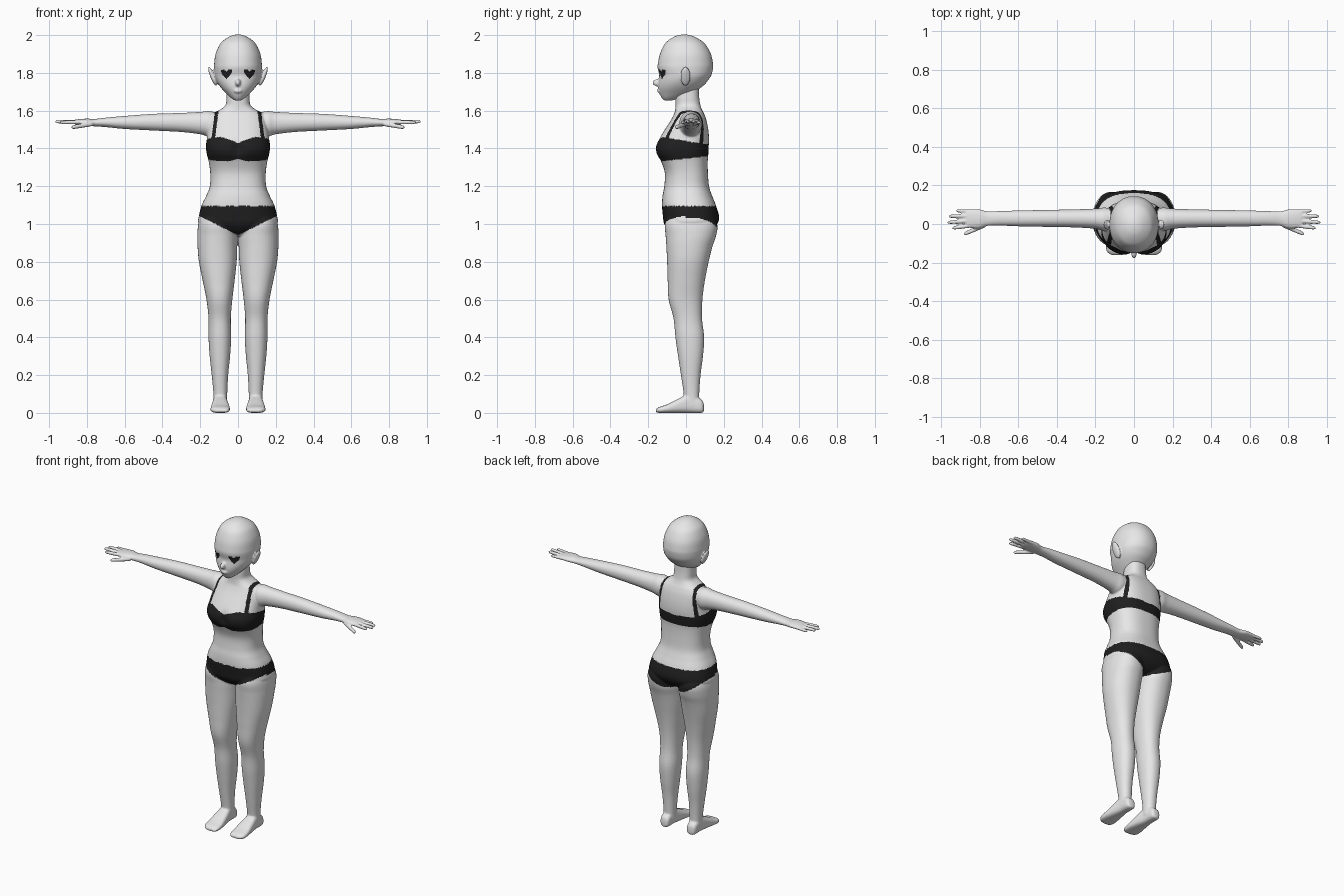
import bpy, bmesh, math
from mathutils import Matrix, Vector


def material(name, v):
    m = bpy.data.materials.new(name)
    m.diffuse_color = (v, v, v, 1)
    return m


SKIN = material("light_grey", 0.8)
DARK = material("near_black", 0.014)


def spline(rows, n=5):
    """Catmull-Rom through the rows."""
    p = [rows[0]] + list(rows) + [rows[-1]]
    out = []
    for i in range(1, len(p) - 2):
        for s in range(n):
            t = s / n
            out.append([0.5 * (2 * b + (c - a) * t + (2 * a - 5 * b + 4 * c - d) * t * t
                               + (3 * b - a - 3 * c + d) * t ** 3)
                        for a, b, c, d in zip(*p[i - 1:i + 3])])
    return out + [list(rows[-1])]


def loft(bm, rows, axis, power=2.4, sides=(1,), seg=40):
    """Rows are (position, a0, a1, b0, b1): ranges of the rounded section across the axis."""
    for side in sides:
        rings = []
        for t, a0, a1, b0, b1 in spline(rows):
            ring = []
            for k in range(seg):
                w = 2 * math.pi * k / seg
                c, s = math.cos(w), math.sin(w)
                a = (a0 + a1) / 2 + (a1 - a0) / 2 * math.copysign(abs(c) ** (2 / power), c)
                b = (b0 + b1) / 2 + (b1 - b0) / 2 * math.copysign(abs(s) ** (2 / power), s)
                x, y, z = {'x': (t, a, b), 'y': (a, t, b), 'z': (a, b, t)}[axis]
                ring.append(bm.verts.new((x * side, y, z)))
            rings.append(ring)
        for r, q in zip(rings, rings[1:]):
            for k in range(seg):
                j = (k + 1) % seg
                bm.faces.new((r[k], r[j], q[j], q[k]))
        bm.faces.new(rings[0])
        bm.faces.new(rings[-1])


def ball(bm, centre, radii, tilt=0):
    m = Matrix.Translation(centre) @ Matrix.Rotation(tilt, 4, 'Y') @ Matrix.Diagonal((*radii, 1))
    bmesh.ops.create_uvsphere(bm, u_segments=24, v_segments=16, radius=1, matrix=m)


def fuse(bm, name, rule, shape=None):
    """Merge the overlapping parts into one smooth skin and colour it by rule."""
    bmesh.ops.recalc_face_normals(bm, faces=bm.faces)
    me = bpy.data.meshes.new(name)
    bm.to_mesh(me)
    bm.free()
    ob = bpy.data.objects.new(name, me)
    bpy.context.collection.objects.link(ob)
    mod = ob.modifiers.new("fuse", 'REMESH')
    mod.mode, mod.voxel_size = 'VOXEL', 0.005
    mod = ob.modifiers.new("soften", 'SMOOTH')
    mod.factor, mod.iterations = 0.5, 4
    dg = bpy.context.evaluated_depsgraph_get()
    new = bpy.data.meshes.new_from_object(ob.evaluated_get(dg))
    ob.modifiers.clear()
    ob.data = new
    new.name = name
    new.materials.clear()
    new.materials.append(SKIN)
    new.materials.append(DARK)
    if shape:
        for v in new.vertices:
            shape(v.co)
    for p in new.polygons:
        p.use_smooth = True
        p.material_index = int(rule(*p.center))
    return ob


BOTH = (1, -1)

# torso and neck: height, half width, front, back
body = bmesh.new()
torso = [(.935, .03, -.04, .06), (.96, .12, -.085, .13), (1.0, .205, -.115, .166),
         (1.04, .207, -.122, .175), (1.1, .192, -.127, .158), (1.15, .168, -.124, .138),
         (1.2, .149, -.115, .122), (1.27, .147, -.112, .116), (1.33, .155, -.132, .115),
         (1.37, .165, -.157, .118), (1.41, .17, -.162, .12), (1.45, .165, -.143, .122),
         (1.5, .16, -.112, .118), (1.55, .15, -.08, .108), (1.585, .13, -.062, .095),
         (1.605, .095, -.057, .085), (1.63, .066, -.055, .076), (1.67, .061, -.055, .07),
         (1.72, .058, -.05, .068)]
loft(body, [(z, -w, w, f, b) for z, w, f, b in torso], 'z', 2.5, seg=64)

# legs
loft(body, [(1.06, .06, .19, -.09, .13), (1.0, .02, .21, -.112, .165), (.94, .004, .215, -.108, .16),
            (.88, .004, .214, -.104, .14), (.8, .007, .207, -.1, .12), (.7, .018, .187, -.097, .1),
            (.6, .03, .167, -.092, .087), (.5, .038, .156, -.066, .085), (.4, .036, .156, -.056, .096),
            (.3, .042, .15, -.042, .09), (.2, .052, .139, -.027, .077), (.1, .057, .13, -.012, .07),
            (.04, .057, .13, -.01, .07)], 'z', 2.2, BOTH)

# feet
loft(body, [(.095, .08, .105, .01, .04), (.082, .065, .125, 0, .07), (.02, .06, .13, 0, .1),
            (-.04, .05, .138, 0, .075), (-.1, .043, .145, 0, .045), (-.14, .045, .142, 0, .032),
            (-.16, .055, .12, .004, .02)], 'y', 2.8, BOTH)

# arms and palms
loft(body, [(.08, -.01, .075, 1.5, 1.58), (.15, -.035, .085, 1.465, 1.597), (.2, -.025, .08, 1.475, 1.593),
            (.3, -.018, .076, 1.487, 1.588), (.45, -.015, .073, 1.495, 1.583), (.6, -.012, .07, 1.503, 1.572),
            (.7, -.008, .067, 1.513, 1.563), (.76, -.01, .066, 1.517, 1.556), (.8, -.022, .076, 1.52, 1.558),
            (.85, -.02, .077, 1.525, 1.554), (.872, -.012, .07, 1.53, 1.55)], 'x', 2.1, BOTH)

# fingers and thumb: root, tip, thickness
for (x0, y0, z0), (x1, y1, z1), r in [((.84, .065, 1.538), (.922, .069, 1.537), .0095),
                                      ((.84, .042, 1.54), (.96, .04, 1.542), .0105),
                                      ((.84, .017, 1.54), (.968, .008, 1.542), .0105),
                                      ((.84, -.008, 1.538), (.942, -.021, 1.538), .0105),
                                      ((.77, -.005, 1.53), (.882, -.053, 1.511), .012)]:
    rows = []
    for t, k in [(0, 1), (.5, 1), (.88, .9), (.97, .6), (1, .25)]:
        x, y, z = Vector((x0, y0, z0)).lerp(Vector((x1, y1, z1)), t)
        rows.append((x, y - r * k, y + r * k, z - r * k, z + r * k))
    loft(body, rows, 'x', 2, BOTH, 16)


def underwear(x, y, z):
    ax = abs(x)
    if ax > .24:
        return False
    # briefs
    leg = .94 + .5 * ax if y < 0 else .938 + 2.2 * ax * ax
    if leg < z < 1.095:
        return True
    # bra band and cups
    t = min(1, max(0, (y + .15) / .27))
    low, top = 1.33 + .03 * t, 1.465 - .045 * t
    if y < 0:
        top -= .035 * max(0, 1 - ax / .09)
        low += .012 * math.exp(-(ax / .03) ** 2)
    if low < z < top and ax < .185:
        return True
    # shoulder straps
    return 1.4 < z < 1.612 and abs(ax - .112 - .13 * (1.6 - z)) < .0095


def cleavage(co):
    if co.y < 0:
        co.y += .018 * math.exp(-(co.x / .03) ** 2 - ((co.z - 1.4) / .04) ** 2)


fuse(body, "body", underwear, cleavage)

# head: height, half width, front, back
head = bmesh.new()
skull = [(2.003, .012, -.022, .005), (1.995, .04, -.055, .037), (1.975, .073, -.09, .075),
         (1.95, .097, -.115, .104), (1.9, .119, -.138, .132), (1.85, .126, -.149, .143),
         (1.825, .127, -.15, .143), (1.79, .124, -.142, .135), (1.765, .117, -.144, .12),
         (1.74, .104, -.147, .1), (1.715, .085, -.146, .07), (1.69, .061, -.14, .035),
         (1.67, .04, -.13, -.02), (1.655, .02, -.118, -.07)]
loft(head, [(z, -w, w, f, b) for z, w, f, b in skull], 'z', 2.15, seg=64)
# nose, lips and ears
ball(head, (0, -.147, 1.748), (.015, .031, .02))
ball(head, (0, -.143, 1.705), (.022, .01, .012))
for s in BOTH:
    ball(head, (s * .135, -.003, 1.782), (.012, .027, .054), s * .38)


def eyes(x, y, z):
    u = abs(abs(x) - .061) / .028
    return y < -.06 and u < 1 and 1.766 + .033 * u < z < 1.817 - .012 * max(0, 1 - 2.5 * u)


fuse(head, "head", eyes)
